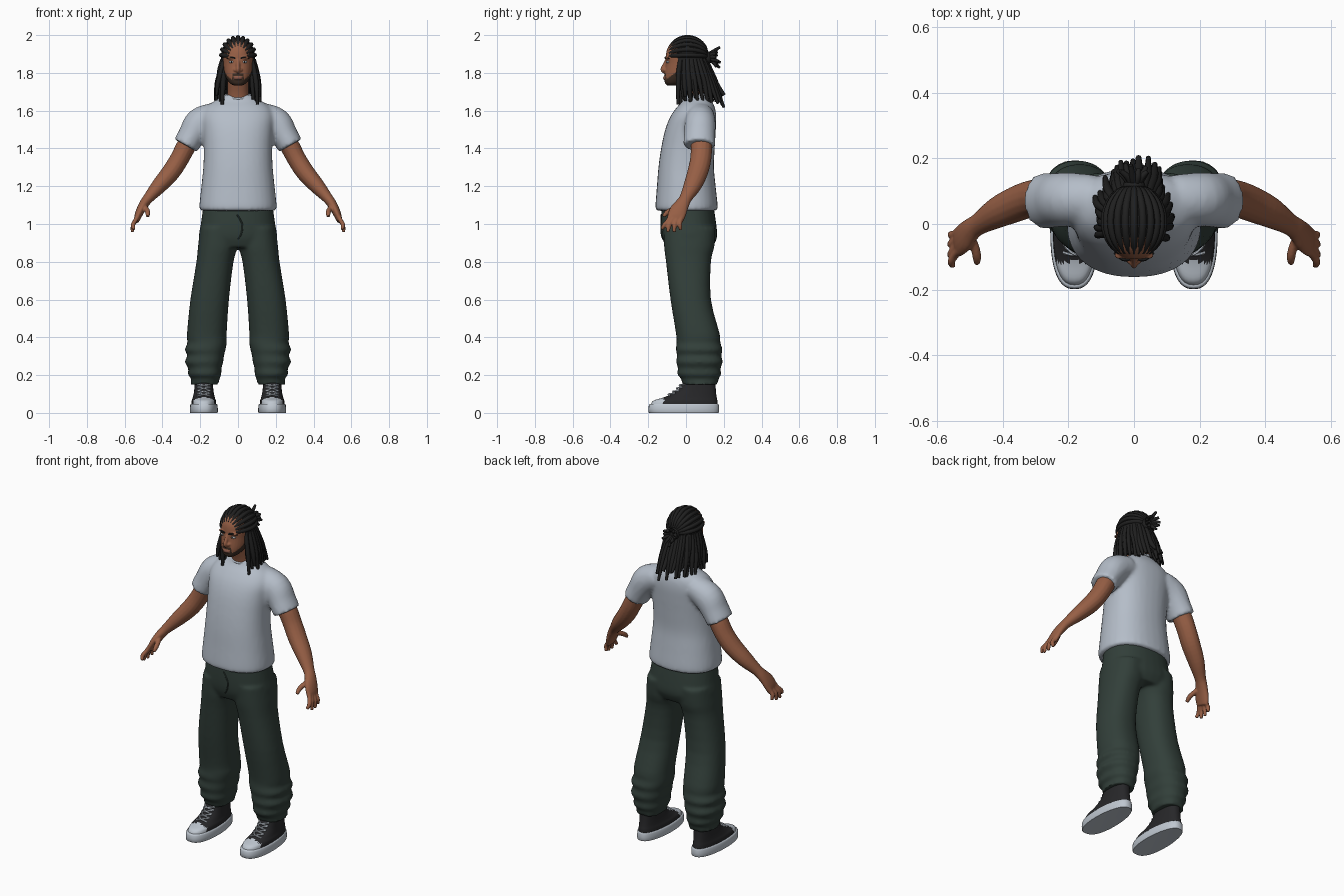
import bpy, bmesh, math, random
from mathutils import Vector, Matrix

if "Cube" in bpy.data.objects:
    bpy.data.objects.remove(bpy.data.objects["Cube"])
random.seed(4)


def material(name, *rgb):
    m = bpy.data.materials.new(name)
    m.use_nodes = True
    m.diffuse_color = (*rgb, 1)
    b = m.node_tree.nodes["Principled BSDF"]
    b.inputs["Base Color"].default_value = (*rgb, 1)
    b.inputs["Roughness"].default_value = 0.8
    return m


SKIN = material("brown skin", 0.31, 0.115, 0.06)
SHIRT = material("pale grey cloth", 0.46, 0.51, 0.58)
TROUSER = material("dark green cloth", 0.032, 0.05, 0.042)
HAIR = material("black hair", 0.014, 0.014, 0.014)
BEARD = material("beard brown", 0.045, 0.026, 0.017)
LIPS = material("lips", 0.22, 0.085, 0.06)
CANVAS = material("black canvas", 0.02, 0.02, 0.022)
RUBBER = material("white rubber", 0.52, 0.57, 0.63)
EYE = material("eye white", 0.55, 0.6, 0.63)
X, Y, Z = (Vector(v) for v in ((1, 0, 0), (0, 1, 0), (0, 0, 1)))


def spline(rows, k):
    """Smoothly resample rows of numbers."""
    out = []
    for i in range(len(rows) - 1):
        p0, p1 = rows[max(i - 1, 0)], rows[i]
        p2, p3 = rows[i + 1], rows[min(i + 2, len(rows) - 1)]
        for j in range(k):
            t = j / k
            out.append([b + t * (c - a) / 2 + t * t * (a - 2.5 * b + 2 * c - d / 2)
                        + t ** 3 * (1.5 * (b - c) + (d - a) / 2)
                        for a, b, c, d in zip(p0, p1, p2, p3)])
    return out + [list(rows[-1])]


def skin_rings(bm, rings, n, e):
    """Bridge rings given as (centre, axis u, axis v)."""
    def power(c):
        return math.copysign(abs(c) ** (2 / e), c)
    loops = []
    for c, u, v in rings:
        angles = [2 * math.pi * i / n for i in range(n)]
        loops.append([bm.verts.new(c + u * power(math.cos(a)) + v * power(math.sin(a)))
                      for a in angles])
    for p, q in zip(loops, loops[1:]):
        for i in range(n):
            j = (i + 1) % n
            bm.faces.new((p[i], p[j], q[j], q[i]))
    bm.faces.new(loops[0])
    bm.faces.new(loops[-1])


def stack(bm, rows, s=1, n=32, e=2.3, k=4):
    """Level rings: z, x from, x to, y from, y to."""
    skin_rings(bm, [(Vector((s * (a + b) / 2, (c + d) / 2, z)), X * (b - a) / 2, Y * (d - c) / 2)
                    for z, a, b, c, d in spline(rows, k)], n, e)


def tube(bm, rows, s=1, ref=Y, n=16, k=4):
    """Rings across a path: x, y, z, radius across ref, radius along ref."""
    rows = spline(rows, k)
    pts = [Vector((s * r[0], r[1], r[2])) for r in rows]
    rings = []
    for i, r in enumerate(rows):
        t = (pts[min(i + 1, len(pts) - 1)] - pts[max(i - 1, 0)]).normalized()
        v = (ref - t * ref.dot(t)).normalized()
        rings.append((pts[i], v.cross(t) * r[3], v * r[4]))
    skin_rings(bm, rings, n, 2)


def cord(bm, pts, r, s=1, ref=X, n=8, tip=0.6):
    last = len(pts) - 1
    tube(bm, [(*p, r * (tip if i == last else 1), r * (tip if i == last else 1))
              for i, p in enumerate(pts)], s, ref, n)


def ball(bm, c, r, seg=24):
    m = Matrix.Translation(c) @ Matrix.Diagonal((*r, 1))
    bmesh.ops.create_uvsphere(bm, u_segments=seg, v_segments=seg // 2, radius=1, matrix=m)


def finish(name, bm, mats, voxel=0, smooth=4):
    bmesh.ops.recalc_face_normals(bm, faces=bm.faces)
    for f in bm.faces:
        f.smooth = True
    for edge in bm.edges:
        edge.smooth = edge.calc_face_angle(0) < 0.9
    me = bpy.data.meshes.new(name)
    bm.to_mesh(me)
    bm.free()
    for m in mats:
        me.materials.append(m)
    ob = bpy.data.objects.new(name, me)
    bpy.context.scene.collection.objects.link(ob)
    if voxel:  # fuse overlapping volumes into one skin
        r = ob.modifiers.new("fuse", 'REMESH')
        r.mode, r.voxel_size, r.use_smooth_shade = 'VOXEL', voxel, True
        ob.modifiers.new("soften", 'SMOOTH').iterations = smooth
    return ob


def sym(rows):
    return [(z, -h, h, a, b) for z, h, a, b in rows]


# T-shirt: body and both sleeves fused
bm = bmesh.new()
stack(bm, sym([(1.07, .195, -.155, .158), (1.09, .205, -.162, .168), (1.2, .194, -.154, .157),
               (1.3, .184, -.146, .148), (1.4, .181, -.132, .152), (1.5, .186, -.11, .158),
               (1.57, .19, -.082, .16), (1.62, .168, -.047, .152), (1.655, .118, -.015, .133),
               (1.685, .075, -.005, .112)]))
for s in (1, -1):
    tube(bm, [(.12, .075, 1.575, .07, .075), (.2, .075, 1.535, .082, .082),
              (.245, .072, 1.47, .072, .083), (.277, .07, 1.415, .069, .085)], s, n=24)
finish("t_shirt", bm, [SHIRT], .011, 5)
bm = bmesh.new()
ring = [(.07 * math.cos(a), .053 + .06 * math.sin(a), 1.676 + .012 * math.sin(a), .008, .008)
        for a in (math.pi * i / 8 for i in range(17))]
tube(bm, ring, ref=Z, n=8, k=2)
finish("shirt_collar", bm, [SHIRT])

# Trousers: hips and two baggy legs gathered at the cuffs
bm = bmesh.new()
stack(bm, sym([(1.1, .183, -.13, .145), (1., .197, -.132, .16), (.93, .207, -.126, .164),
               (.875, .18, -.105, .14)]))
for s in (1, -1):
    stack(bm, [(.98, .0, .2, -.12, .157), (.88, .003, .212, -.116, .15), (.8, .024, .22, -.106, .132),
               (.6, .048, .252, -.082, .132), (.42, .06, .27, -.053, .178), (.37, .06, .268, -.05, .182),
               (.335, .066, .282, -.054, .194), (.305, .074, .268, -.047, .186),
               (.27, .078, .281, -.052, .195), (.235, .088, .262, -.042, .182),
               (.205, .088, .266, -.047, .187), (.18, .098, .248, -.025, .172),
               (.15, .102, .253, -.02, .17)], s, k=3)
finish("trousers", bm, [TROUSER], .01, 4)
bm = bmesh.new()
cord(bm, [(-.005, -.131, 1.05), (.022, -.132, 1.0), (.018, -.13, .95), (0, -.124, .92)], .004)
finish("fly_seam", bm, [TROUSER])

# Arms with hands
for side, s in (("left", 1), ("right", -1)):
    bm = bmesh.new()
    tube(bm, [(.2, .08, 1.53, .05, .06), (.27, .082, 1.42, .052, .057), (.31, .078, 1.345, .05, .056),
              (.355, .062, 1.275, .049, .055), (.415, .035, 1.205, .042, .048),
              (.472, .0, 1.14, .029, .034), (.495, -.017, 1.11, .026, .037),
              (.515, -.038, 1.075, .023, .046), (.53, -.052, 1.04, .019, .047),
              (.537, -.06, 1.015, .013, .042)], s)
    for y, tip_y, x, z in ((-.09, -.128, .55, .972), (-.07, -.096, .56, .957),
                           (-.047, -.062, .559, .957), (-.025, -.028, .552, .968)):
        cord(bm, [(.525, y + .015, 1.06), (.543, y - .004, 1.02),
                  (.556, (y + tip_y) / 2 - .006, .995), (x, tip_y, z)], .012, s, n=10, tip=.75)
    cord(bm, [(.505, -.025, 1.1), (.486, -.065, 1.08), (.478, -.098, 1.062), (.478, -.12, 1.04)],
         .014, s, n=10, tip=.7)
    finish(side + "_arm", bm, [SKIN], .005, 3)

# Canvas shoes
for side, s in (("left", 1), ("right", -1)):
    cx = .181
    for part, rows, mats in (
            ("sole", [(0, .07, -.19, .17), (.004, .074, -.198, .175), (.04, .073, -.197, .174),
                      (.048, .068, -.19, .17)], [RUBBER]),
            ("upper", [(.04, .066, -.188, .168), (.065, .064, -.172, .166), (.085, .058, -.11, .162),
                       (.12, .053, -.045, .158), (.18, .05, -.005, .155)], [CANVAS, RUBBER])):
        bm = bmesh.new()
        stack(bm, [(z, cx - h, cx + h, a, b) for z, h, a, b in rows], s, n=40, e=2.5,
              k=2 if part == "sole" else 5)
        for v in bm.verts:  # narrower heel
            v.co.x = s * cx + (v.co.x - s * cx) * (1 - .9 * max(0, v.co.y))
        for f in bm.faces:  # rubber toe cap
            if part == "upper" and f.calc_center_median().y < -.115:
                f.material_index = 1
        finish(side + "_shoe_" + part, bm, mats)
    bm = bmesh.new()
    steps = [(-.1, .088), (-.075, .102), (-.053, .117), (-.035, .135), (-.024, .15)]
    for (y, z), (y2, z2) in zip(steps, steps[1:]):
        for d in (1, -1):
            cord(bm, [(cx - .034 * d, y + .014, z), (cx, (y + y2) / 2 - .005, (z + z2) / 2 + .004),
                      (cx + .034 * d, y2 + .014, z2)], .0045, s, Z, 6, 1)
    finish(side + "_shoe_laces", bm, [RUBBER])

# Neck
bm = bmesh.new()
stack(bm, sym([(1.6, .068, -.005, .115), (1.68, .057, -.012, .1), (1.79, .055, -.05, .085)]))
finish("neck", bm, [SKIN])

# Head with nose, brow and ears, then beard and lips by zone
bm = bmesh.new()
stack(bm, sym([(1.733, .022, -.1, -.04), (1.745, .043, -.111, -.01), (1.77, .061, -.114, .04),
               (1.8, .073, -.113, .08), (1.85, .08, -.107, .1), (1.89, .083, -.107, .104),
               (1.93, .075, -.098, .1), (1.965, .05, -.07, .07), (1.985, .01, -.02, .02)]), e=2.2)
tube(bm, [(0, -.1, 1.872, .009, .009), (0, -.112, 1.845, .01, .01), (0, -.122, 1.818, .014, .011),
          (0, -.112, 1.806, .012, .008)], ref=X)
ball(bm, (0, -.112, 1.773), (.022, .01, .01))
for s in (1, -1):
    ball(bm, (.013 * s, -.112, 1.815), (.011, .01, .009))
    ball(bm, (.034 * s, -.096, 1.88), (.026, .013, .008))
    ball(bm, (.083 * s, .008, 1.84), (.009, .016, .027))
head = finish("head", bm, [SKIN, BEARD, LIPS], .0045, 3)
baked = bpy.data.meshes.new_from_object(head.evaluated_get(bpy.context.evaluated_depsgraph_get()))
head.modifiers.clear()
head.data = baked
for p in baked.polygons:
    x, y, z = p.center
    x = abs(x)
    if x < .021 and y < -.1 and 1.767 < z < 1.781:
        p.material_index = 2
    elif y < .0 and z < 1.768 + .75 * max(0, y + .1):
        p.material_index = 1
    elif x < .031 and y < -.09 and z < 1.797 and (z > 1.784 or x > .023):
        p.material_index = 1

# Eyes and eyebrows
for side, s in (("left", 1), ("right", -1)):
    bm = bmesh.new()
    ball(bm, (.034 * s, -.093, 1.858), (.015, .0125, .007), 16)
    finish(side + "_eye", bm, [EYE])
    bm = bmesh.new()
    ball(bm, (.034 * s, -.101, 1.858), (.005, .006, .0055), 12)
    finish(side + "_iris", bm, [CANVAS])
    bm = bmesh.new()
    cord(bm, [(.014, -.108, 1.877), (.035, -.107, 1.883), (.06, -.088, 1.876)], .005, s, Z, 6)
    finish(side + "_eyebrow", bm, [HAIR])

# Hair cap trimmed along the hairline
bm = bmesh.new()
ball(bm, (0, .008, 1.885), (.09, .107, .105), 32)
cut = bmesh.ops.bisect_plane(bm, geom=bm.verts[:] + bm.edges[:] + bm.faces[:],
                             plane_co=(0, -.085, 1.915), plane_no=(0, .75, .66), clear_inner=True)
bmesh.ops.contextual_create(bm, geom=[g for g in cut["geom_cut"] if isinstance(g, bmesh.types.BMEdge)])
finish("hair_cap", bm, [HAIR])

# Locks drawn back over the scalp
bm = bmesh.new()
for i in range(11):
    phi = math.radians(-85 + 17 * i)
    path = []
    for j in range(8):
        t = math.pi * (.16 + .8 * j / 7)
        path.append((.09 * math.sin(t) * math.sin(phi), .008 - .104 * math.cos(t),
                     1.885 + .104 * math.sin(t) * math.cos(phi)))
    cord(bm, path, .0115)
finish("scalp_locks", bm, [HAIR])

# Tied locks sticking out behind
bm = bmesh.new()
ball(bm, (0, .115, 1.88), (.035, .025, .035), 16)
for i in range(11):
    a = 2 * math.pi * i / 11
    w = random.uniform(.03, .075)
    cord(bm, [(0, .1, 1.88), (.025 * math.cos(a), .14, 1.885 + .025 * math.sin(a)),
              (w * math.cos(a), random.uniform(.155, .185), 1.88 + w * .8 * math.sin(a))], .011)
finish("tied_locks", bm, [HAIR])

# Hanging locks round the sides and back, in two layers
bm = bmesh.new()
for layer, count in ((1, 25), (.82, 19)):
    for i in range(count):
        a = math.radians(-114 + 228 * i / (count - 1) + random.uniform(-3, 3))
        sx, cy = math.sin(a) * layer, math.cos(a) * layer
        spread, low = random.uniform(.95, 1.15), random.uniform(1.615, 1.69)
        cord(bm, [(.08 * sx, .012 + .09 * cy, 1.87), (.097 * sx, .015 + .117 * cy, 1.81),
                  (.104 * sx * spread, .022 + .14 * cy, 1.74),
                  (.11 * sx * spread, .032 + .158 * cy * spread, low)], random.uniform(.0115, .0145))
finish("hanging_locks", bm, [HAIR])
